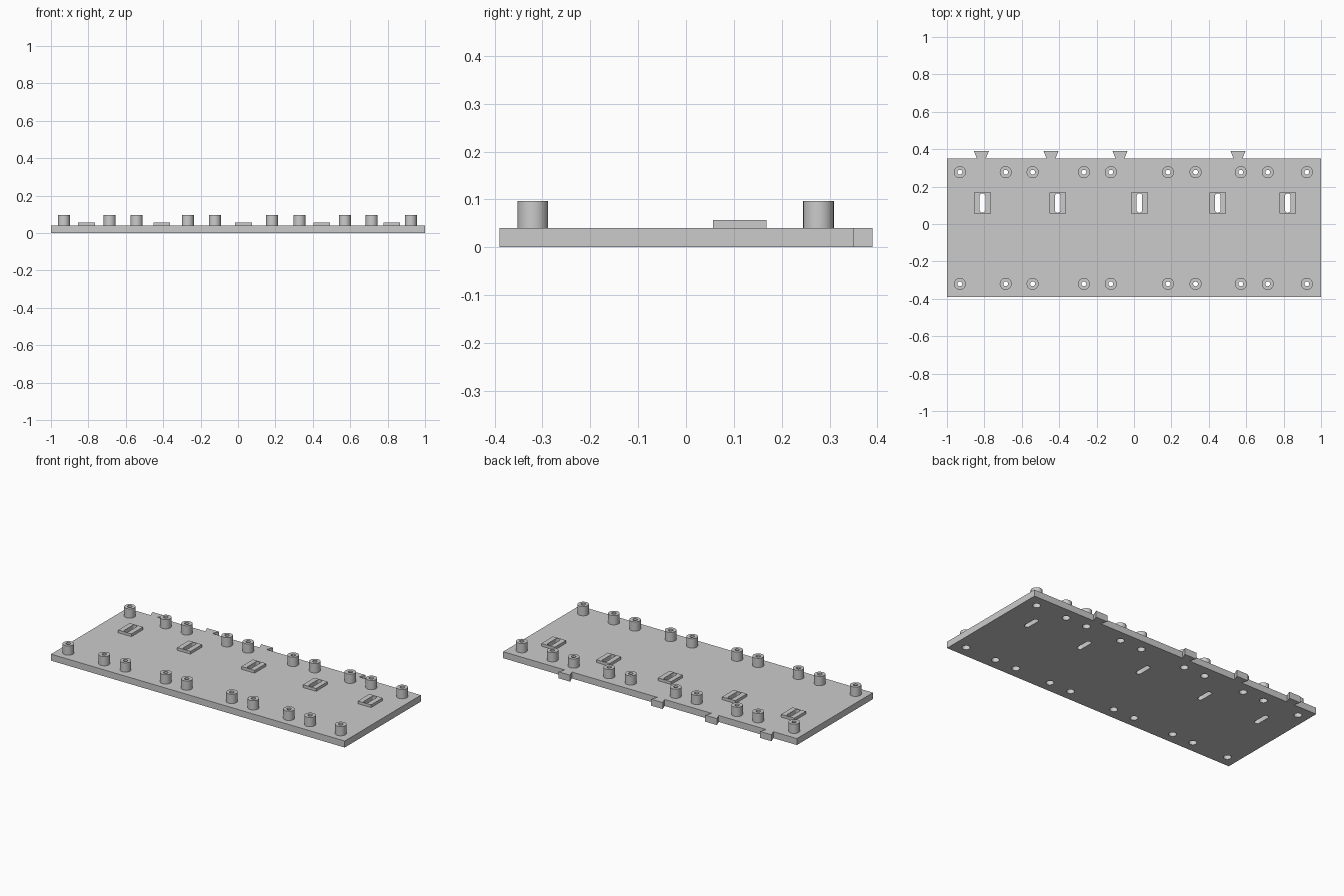
import bpy
import bmesh
import math

if "Cube" in bpy.data.objects:
    bpy.data.objects.remove(bpy.data.objects["Cube"], do_unlink=True)

grey = bpy.data.materials.new("mid grey")
grey.use_nodes = True
COLOUR = (0.6, 0.6, 0.6, 1)
grey.diffuse_color = COLOUR
grey.node_tree.nodes["Principled BSDF"].inputs["Base Color"].default_value = COLOUR

PLATE_TOP, PAD_TOP, BOSS_TOP = 0.04, 0.057, 0.097
FRONT, BACK, TAB_END = -0.39, 0.35, 0.39
BOSS_X = (-0.931, -0.686, -0.542, -0.268, -0.124, 0.182, 0.329, 0.571, 0.715, 0.924)
BOSS_Y = (-0.32, 0.277)
PAD_X = (-0.81, -0.408, 0.029, 0.448, 0.822)
PAD_Y = 0.112
TAB_X = (-0.816, -0.444, -0.075, 0.556)


def circle(x, y, r, n=32):
    return [(x + r * math.cos(2 * math.pi * i / n),
             y + r * math.sin(2 * math.pi * i / n)) for i in range(n)]


def rectangle(x, y, hx, hy):
    return [(x - hx, y - hy), (x + hx, y - hy), (x + hx, y + hy), (x - hx, y + hy)]


def slot(x, y, r, half, n=12):
    """Upright slot outline with rounded ends."""
    pts = []
    for side in (0, 1):
        cy = y + (half - r) * (1 - 2 * side)
        for i in range(n + 1):
            a = math.pi * (side + i / n)
            pts.append((x + r * math.cos(a), cy + r * math.sin(a)))
    return pts


def extrude(name, loops, z0, z1):
    """Solid from an outline and its holes, between two heights."""
    curve = bpy.data.curves.new(name, "CURVE")
    curve.dimensions = "2D"
    curve.fill_mode = "BOTH"
    curve.extrude = (z1 - z0) / 2
    for loop in loops:
        s = curve.splines.new("POLY")
        s.points.add(len(loop) - 1)
        for p, (x, y) in zip(s.points, loop):
            p.co = (x, y, 0, 1)
        s.use_cyclic_u = True
    temp = bpy.data.objects.new(name, curve)
    bpy.context.collection.objects.link(temp)
    deps = bpy.context.evaluated_depsgraph_get()
    mesh = bpy.data.meshes.new_from_object(temp.evaluated_get(deps))
    bpy.data.objects.remove(temp, do_unlink=True)
    bpy.data.curves.remove(curve)

    bm = bmesh.new()
    bm.from_mesh(mesh)
    bmesh.ops.remove_doubles(bm, verts=bm.verts, dist=1e-5)
    bmesh.ops.translate(bm, verts=bm.verts, vec=(0, 0, (z0 + z1) / 2))
    bmesh.ops.recalc_face_normals(bm, faces=bm.faces)
    bm.to_mesh(mesh)
    bm.free()
    mesh.name = name
    mesh.materials.clear()
    mesh.materials.append(grey)
    obj = bpy.data.objects.new(name, mesh)
    bpy.context.collection.objects.link(obj)
    bpy.ops.object.select_all(action="DESELECT")
    obj.select_set(True)
    bpy.context.view_layer.objects.active = obj
    bpy.ops.object.shade_smooth_by_angle(angle=math.radians(30))
    return obj


# Base plate with screw recesses and slots cut through it
outline = rectangle(0, (FRONT + BACK) / 2, 1, (BACK - FRONT) / 2)
recesses = [circle(x, y, 0.022) for x in BOSS_X for y in BOSS_Y]
slots = [slot(x, PAD_Y, 0.015, 0.052) for x in PAD_X]
extrude("base_plate", [outline] + recesses + slots, 0, PLATE_TOP)

# Dovetail tabs on the back edge
for i, x in enumerate(TAB_X):
    tab = [(x - 0.024, BACK), (x + 0.024, BACK), (x + 0.04, TAB_END), (x - 0.04, TAB_END)]
    extrude(f"dovetail_tab_{i + 1}", [tab], 0, PLATE_TOP)

# Hollow screw bosses in two rows
for row, y in zip(("front", "back"), BOSS_Y):
    for i, x in enumerate(BOSS_X):
        extrude(f"{row}_boss_{i + 1}", [circle(x, y, 0.032), circle(x, y, 0.013)],
                PLATE_TOP, BOSS_TOP)

# Raised slotted pads
for i, x in enumerate(PAD_X):
    extrude(f"slotted_pad_{i + 1}", [rectangle(x, PAD_Y, 0.045, 0.056),
                                     slot(x, PAD_Y, 0.015, 0.052)], PLATE_TOP, PAD_TOP)
